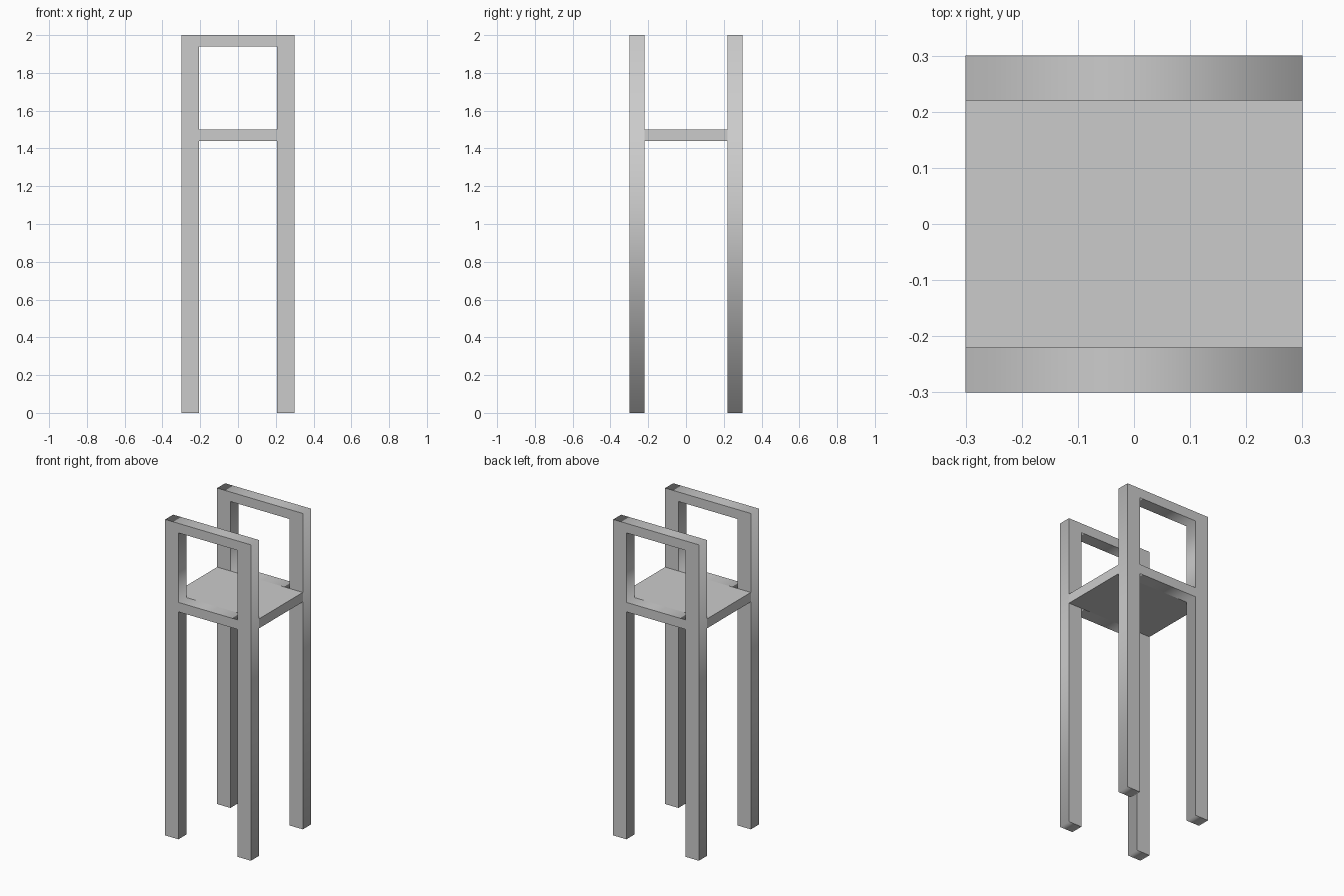
import bpy
from math import radians

if "Cube" in bpy.data.objects:
    bpy.data.objects.remove(bpy.data.objects["Cube"])

HALF = 0.30           # half width and depth
INNER = 0.207         # half opening between legs
DEPTH = 0.08          # frame thickness along y
HEIGHT = 2.0
RAIL_Z = 1.94         # underside of the arm rail
SEAT_TOP, SEAT_BOTTOM = 1.50, 1.44


def add_outline(curve, points):
    spline = curve.splines.new('POLY')
    spline.points.add(len(points) - 1)
    for p, (x, z) in zip(spline.points, points):
        p.co = (x, z, 0, 1)
    spline.use_cyclic_u = True


def side_frame(name, y):
    curve = bpy.data.curves.new(name, 'CURVE')
    curve.dimensions = '2D'
    curve.fill_mode = 'BOTH'
    curve.extrude = DEPTH / 2
    # legs, arm rail and seat rail in one outline
    add_outline(curve, [(-HALF, 0), (-INNER, 0), (-INNER, SEAT_BOTTOM), (INNER, SEAT_BOTTOM),
                        (INNER, 0), (HALF, 0), (HALF, HEIGHT), (-HALF, HEIGHT)])
    # opening under the arm rail
    add_outline(curve, [(-INNER, SEAT_TOP), (INNER, SEAT_TOP), (INNER, RAIL_Z), (-INNER, RAIL_Z)])
    obj = bpy.data.objects.new(name, curve)
    bpy.context.collection.objects.link(obj)
    obj.location.y = y
    obj.rotation_euler.x = radians(90)
    bpy.ops.object.select_all(action='DESELECT')
    obj.select_set(True)
    bpy.context.view_layer.objects.active = obj
    bpy.ops.object.convert(target='MESH')
    bpy.ops.object.transform_apply(location=False, rotation=True, scale=False)
    bpy.context.object.data.shade_flat()


# front and back frames
side_frame("front_frame", -(HALF - DEPTH / 2))
side_frame("back_frame", HALF - DEPTH / 2)

# seat panel between the frames
bpy.ops.mesh.primitive_cube_add(size=1, location=(0, 0, (SEAT_TOP + SEAT_BOTTOM) / 2))
seat = bpy.context.object
seat.name = "seat"
seat.scale = (2 * HALF, 2 * (HALF - DEPTH), SEAT_TOP - SEAT_BOTTOM)
bpy.ops.object.transform_apply(location=False, rotation=False, scale=True)
